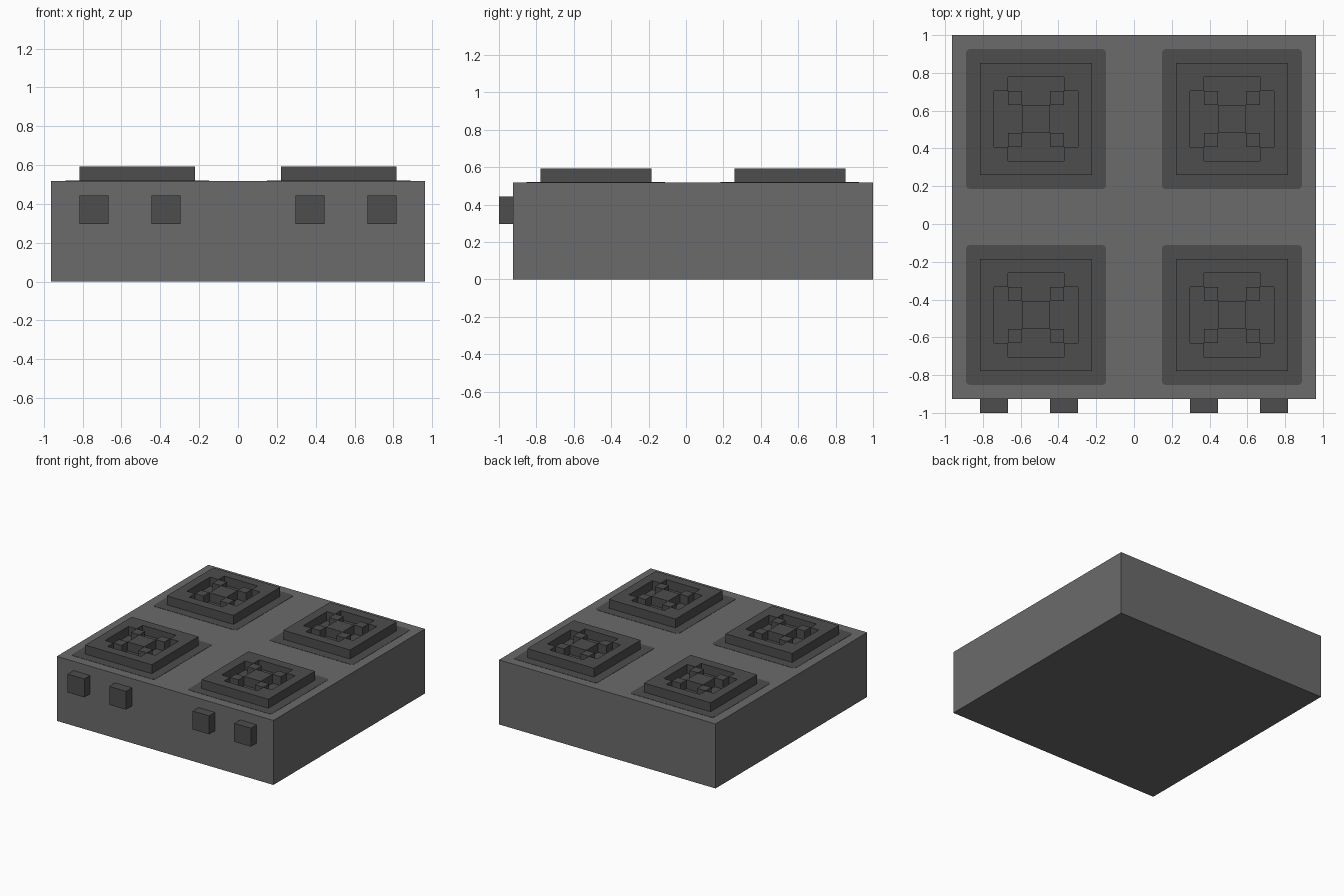
import bpy
import bmesh
from mathutils import Matrix, Vector

cube = bpy.data.objects.get("Cube")
if cube:
    bpy.data.objects.remove(cube, do_unlink=True)

U = 2 / 27            # block unit that every part is sized in
TOP = 7 * U           # height of the cooking surface


def material(name, value):
    mat = bpy.data.materials.new(name)
    mat.use_nodes = True
    colour = (value, value, value, 1)
    mat.diffuse_color = colour
    bsdf = mat.node_tree.nodes["Principled BSDF"]
    bsdf.inputs["Base Color"].default_value = colour
    bsdf.inputs["Roughness"].default_value = 0.9
    return mat


BODY_GREY = material("body grey", 0.147)
DARK_GREY = material("dark grey", 0.074)


def finish(name, bm, mat, location=(0, 0, 0)):
    mesh = bpy.data.meshes.new(name)
    bm.to_mesh(mesh)
    bm.free()
    mesh.materials.append(mat)
    obj = bpy.data.objects.new(name, mesh)
    obj.location = location
    bpy.context.collection.objects.link(obj)
    return obj


def box(name, low, high, mat, corner=0):
    """Box between two corners; its upright edges can be clipped."""
    low, high = Vector(low), Vector(high)
    bm = bmesh.new()
    bmesh.ops.create_cube(bm, size=1, matrix=Matrix.Diagonal((*(high - low), 1)))
    if corner:
        upright = [e for e in bm.edges
                   if abs(e.verts[0].co.z - e.verts[1].co.z) > 1e-6]
        bmesh.ops.bevel(bm, geom=upright, offset=corner, segments=2,
                        profile=0.5, affect='EDGES')
    return finish(name, bm, mat, (low + high) / 2)


def grate(name, x, y):
    """Square ring with a diagonal cross of blocks inside, on an 8 x 8 grid."""
    bm = bmesh.new()
    bmesh.ops.create_grid(bm, x_segments=8, y_segments=8, size=4 * U)
    gaps = []
    for face in bm.faces:
        c = face.calc_center_median() / U
        ring = max(abs(c.x), abs(c.y)) > 3
        diagonal = abs(abs(c.x) - abs(c.y)) < 0.1
        if not (ring or diagonal):
            gaps.append(face)
    bmesh.ops.delete(bm, geom=gaps, context='FACES')
    raised = bmesh.ops.extrude_face_region(bm, geom=bm.faces[:])
    verts = [g for g in raised["geom"] if isinstance(g, bmesh.types.BMVert)]
    bmesh.ops.translate(bm, verts=verts, vec=(0, 0, U))
    bmesh.ops.recalc_face_normals(bm, faces=bm.faces[:])
    return finish(name, bm, DARK_GREY, (x, y, TOP))


# Main body
box("body", (-13 * U, -12.5 * U, 0), (13 * U, 13.5 * U, TOP), BODY_GREY)

# Four burners: a dark painted patch with a raised grate on it
for side, sx in (("right", -1), ("left", 1)):
    for end, cy in (("front", -6.5), ("back", 7.5)):
        x, y = sx * 7 * U, cy * U
        box(f"burner_patch_{end}_{side}",
            (x - 5 * U, y - 5 * U, TOP - 0.002),
            (x + 5 * U, y + 5 * U, TOP + 0.002), DARK_GREY, corner=0.018)
        grate(f"burner_grate_{end}_{side}", x, y)

    # Two control knobs on each half of the front
    for place, cx in (("inner", 5), ("outer", 10)):
        x = sx * cx * U
        box(f"knob_{place}_{side}", (x - U, -13.5 * U, 4 * U),
            (x + U, -12.5 * U, 6 * U), DARK_GREY)
